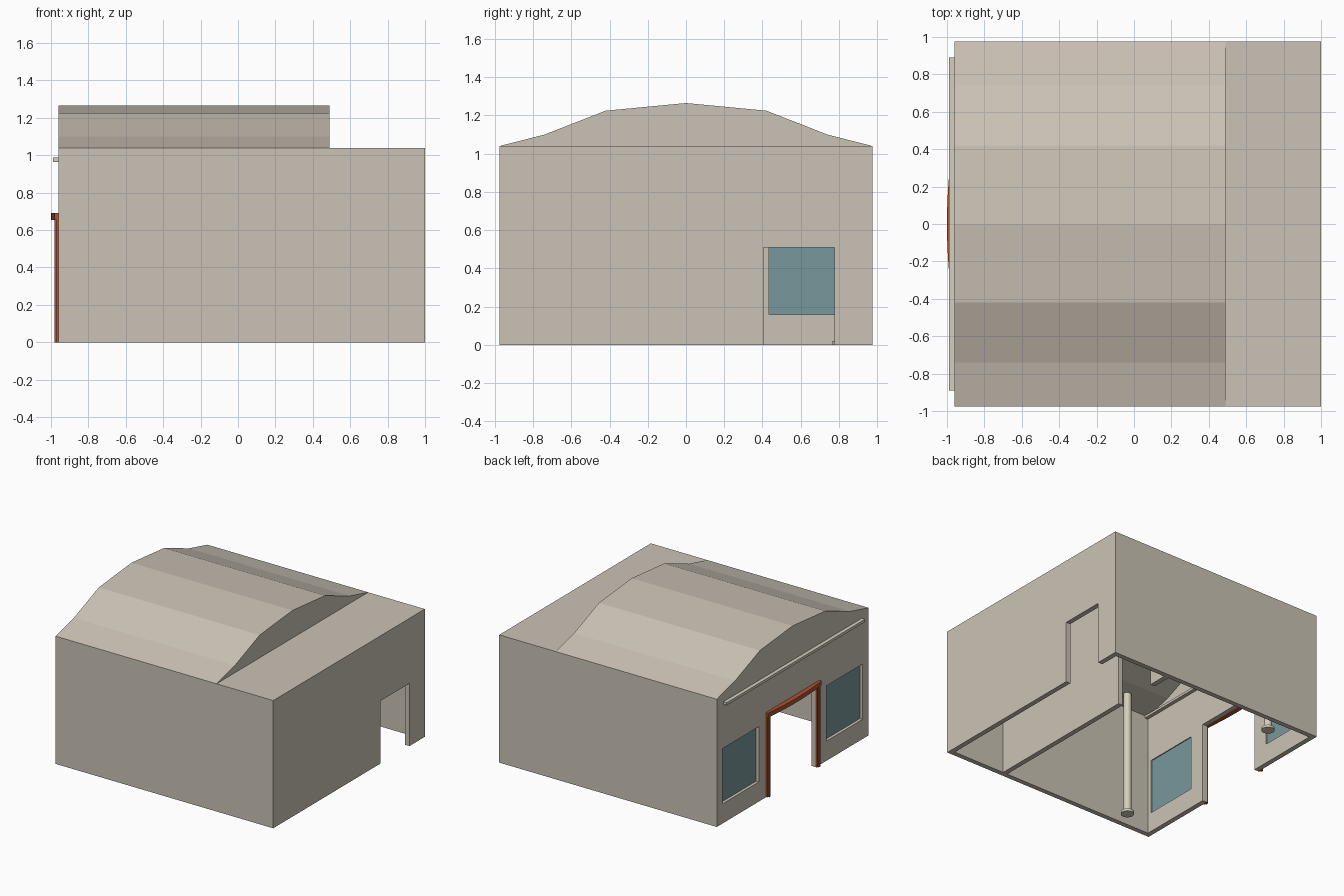
import bpy, bmesh, math
from mathutils import Vector

if "Cube" in bpy.data.objects:
    bpy.data.objects.remove(bpy.data.objects["Cube"])


def material(name, rgb):
    m = bpy.data.materials.new(name)
    m.diffuse_color = (*rgb, 1)
    m.use_nodes = True
    m.node_tree.nodes["Principled BSDF"].inputs["Base Color"].default_value = m.diffuse_color
    return m


STONE = material("warm_stone", (0.60, 0.545, 0.465))
GLASS = material("teal_glass", (0.19, 0.31, 0.33))
RUST = material("rust_wood", (0.42, 0.085, 0.03))
CREAM = material("cream_plaster", (0.66, 0.62, 0.51))


def finish(bm, name, mat):
    bmesh.ops.recalc_face_normals(bm, faces=bm.faces[:])
    me = bpy.data.meshes.new(name)
    bm.to_mesh(me)
    bm.free()
    ob = bpy.data.objects.new(name, me)
    me.materials.append(mat)
    bpy.context.collection.objects.link(ob)
    return ob


def prism(name, pts, lo, hi, axis, mat):
    """Extrude a 2D outline along x (points are y,z) or z (points are x,y)."""
    bm = bmesh.new()
    place = (lambda p: (lo, *p)) if axis == "x" else (lambda p: (*p, lo))
    face = bm.faces.new([bm.verts.new(place(p)) for p in pts])
    out = bmesh.ops.extrude_face_region(bm, geom=[face])
    step = Vector((hi - lo, 0, 0) if axis == "x" else (0, 0, hi - lo))
    bmesh.ops.translate(bm, vec=step,
                        verts=[v for v in out["geom"] if isinstance(v, bmesh.types.BMVert)])
    return finish(bm, name, mat)


def box(name, x, y, z, mat):
    return prism(name, [(x[0], y[0]), (x[1], y[0]), (x[1], y[1]), (x[0], y[1])],
                 z[0], z[1], "z", mat)


def boolean(target, tool, op):
    """Apply a boolean and delete the tool."""
    mod = target.modifiers.new("bool", "BOOLEAN")
    mod.operation, mod.solver, mod.object = op, "EXACT", tool
    bpy.context.view_layer.update()
    deps = bpy.context.evaluated_depsgraph_get()
    me = bpy.data.meshes.new_from_object(target.evaluated_get(deps))
    target.modifiers.clear()
    target.data = me
    bpy.data.objects.remove(tool)


def vault(half):
    """Faceted vault line from +y to -y."""
    right = [(0.975, 1.04), (0.74, 1.10), (0.42, 1.225)]
    top = right + [(0, 1.265)] + [(-y, z) for y, z in reversed(right)]
    return [(y * half / 0.975, z) for y, z in top]


# Building shell: block plus vaulted roof, hollowed from below
T = 0.04
shell = box("building_shell", (-0.96, 1.0), (-0.975, 0.975), (0, 1.04), STONE)
boolean(shell, prism("vault", vault(0.975) + [(-0.9, 0.9), (0.9, 0.9)],
                     -0.96, 0.49, "x", STONE), "UNION")
inner = [(y, z - T) for y, z in vault(0.975 - T)]
half = 0.975 - T
boolean(shell, prism("hall_cavity", inner + [(-half, -0.1), (half, -0.1)],
                     -0.96 + T, 0.49 - T, "x", STONE), "DIFFERENCE")
boolean(shell, box("rear_cavity", (0.49, 1 - T), (-half, half), (-0.1, 1.0), STONE), "DIFFERENCE")

# Openings: side door through both walls, main door, two windows
boolean(shell, box("side_door", (0.4, 1.1), (0.405, 0.777), (-0.1, 0.51), STONE), "DIFFERENCE")
boolean(shell, box("main_door", (-1.1, -0.85), (-0.30, 0.30), (-0.1, 0.655), STONE), "DIFFERENCE")
for s in (1, -1):
    ys = sorted((0.435 * s, 0.90 * s))
    boolean(shell, box("window_hole", (-1.1, -0.85), ys, (0.16, 0.61), STONE), "DIFFERENCE")

# Window panes, door posts and columns on both sides
for s, side in ((1, "left"), (-1, "right")):
    box("window_pane_" + side, (-0.936, -0.928), sorted((0.435 * s, 0.90 * s)), (0.16, 0.61), GLASS)
    box("door_post_" + side, (-0.97, -0.955), sorted((0.30 * s, 0.34 * s)), (0, 0.66), RUST)
    box("door_post_face_" + side, (-0.98, -0.97), sorted((0.31 * s, 0.33 * s)), (0, 0.66), RUST)
    for part, r, z0, z1 in (("column_", 0.03, 0.02, 1.03), ("column_base_", 0.05, 0, 0.02)):
        ring = [(-0.62 + r * math.cos(a * math.tau / 24), 0.815 * s + r * math.sin(a * math.tau / 24))
                for a in range(24)]
        ob = prism(part + side, ring, z0, z1, "z", CREAM)
        for p in ob.data.polygons:
            p.use_smooth = len(p.vertices) == 4

# Bowed door lintel
arc = [(-1.0 + 0.02 * (i / 6) ** 2, 0.345 * i / 6) for i in range(-6, 7)]
prism("door_lintel", arc + [(-0.955, 0.345), (-0.955, -0.345)], 0.655, 0.69, "z", RUST)

# Long trim bar above the sign area, and the ledge inside
box("facade_trim", (-0.99, -0.955), (-0.89, 0.89), (0.965, 0.987), CREAM)
box("inner_ledge", (-0.925, -0.89), (-half, half), (0.98, 1.0), STONE)
